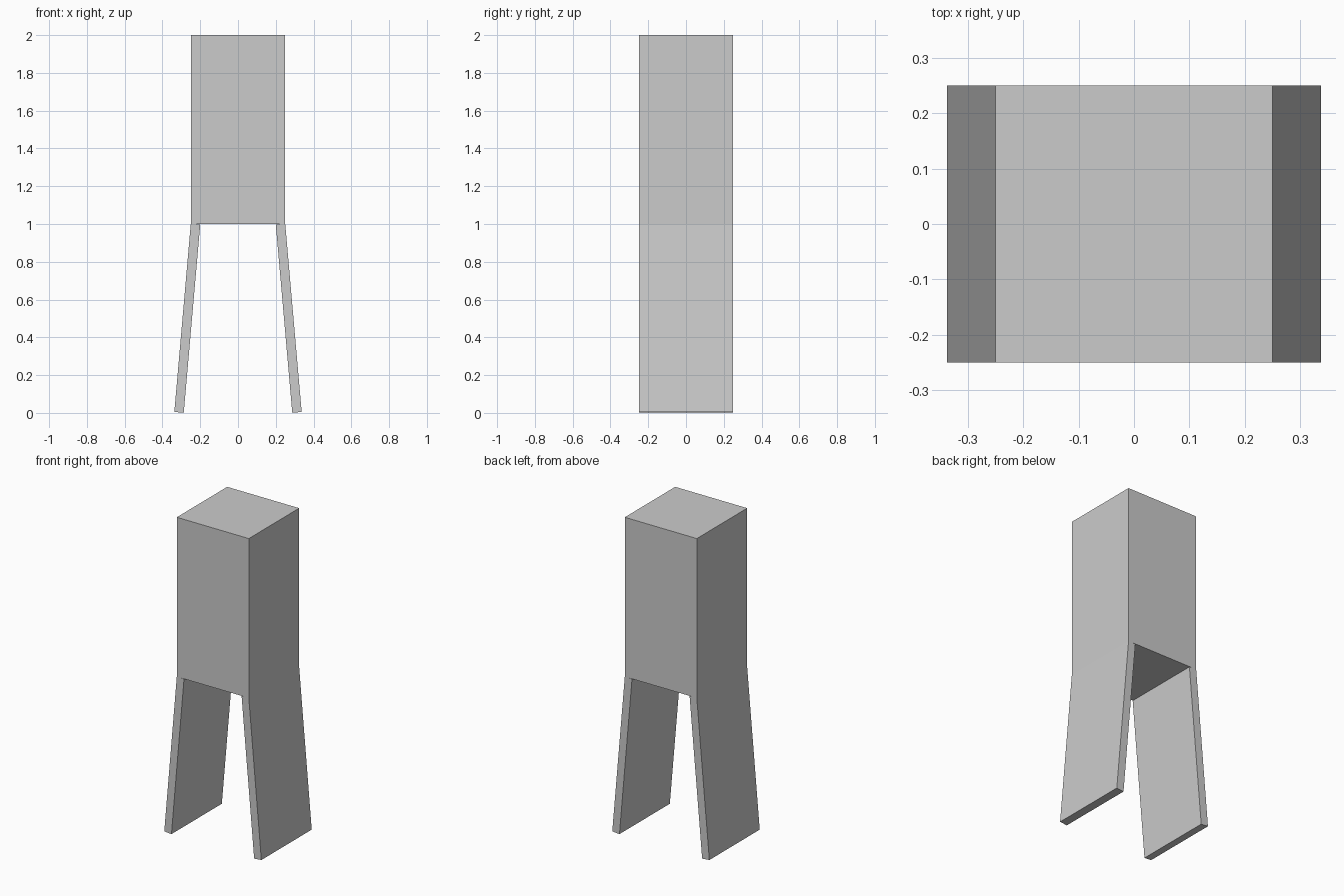
import bpy
import math
from mathutils import Matrix

default = bpy.data.objects.get("Cube")
if default:
    bpy.data.objects.remove(default, do_unlink=True)

# Single plain grey
GREY = (0.6, 0.6, 0.6, 1.0)
grey = bpy.data.materials.new("plain_grey")
grey.use_nodes = True
grey.diffuse_color = GREY
grey.node_tree.nodes["Principled BSDF"].inputs["Base Color"].default_value = GREY

WIDTH = 0.5
THICK = 0.05
HIP = 0.9992      # height where the legs hinge under the body
SPLAY = math.radians(5)


def box(name, size, base):
    """Box with its bottom centre at the given point."""
    bpy.ops.mesh.primitive_cube_add(size=1)
    obj = bpy.context.object
    obj.name = name
    obj.data.transform(Matrix.Translation(base) @ Matrix.Translation((0, 0, size[2] / 2))
                       @ Matrix.Diagonal((*size, 1)))
    obj.data.materials.append(grey)
    return obj


# Upright body
box("body", (WIDTH, WIDTH, 2 - HIP), (0, 0, HIP))

# Slab legs, splayed outwards from hinges at the body's lower edges
for name, side in (("left_leg", 1), ("right_leg", -1)):
    leg = box(name, (THICK, WIDTH, 1.0), (0, 0, -1.0))
    leg.location = (side * (WIDTH - THICK) / 2, 0, HIP)
    leg.rotation_euler.y = -side * SPLAY
